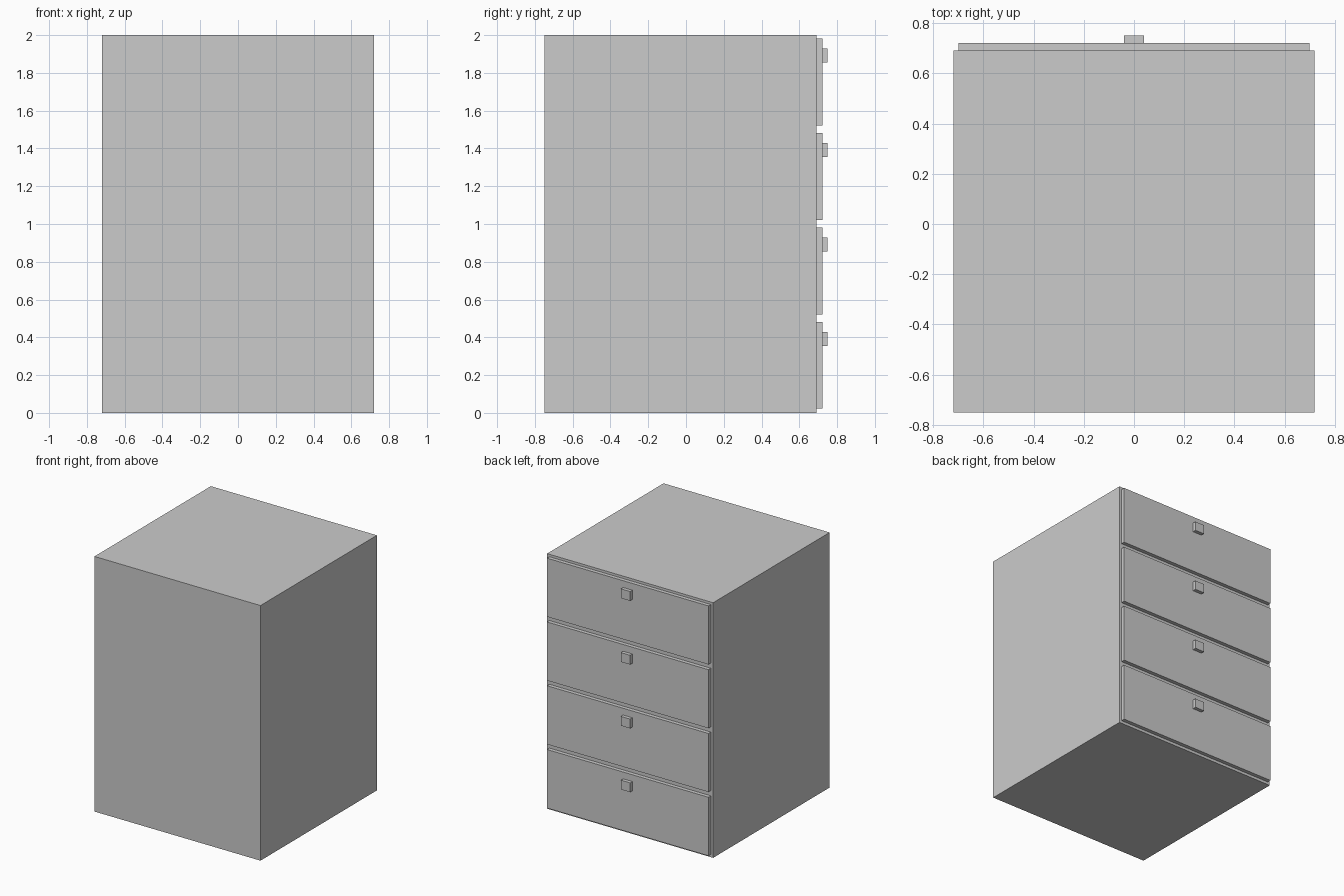
import bpy

if "Cube" in bpy.data.objects:
    bpy.data.objects.remove(bpy.data.objects["Cube"])


def box(name, x, y, z):
    """Axis-aligned box from (min, max) ranges."""
    bpy.ops.mesh.primitive_cube_add(size=1, location=[(a + b) / 2 for a, b in (x, y, z)])
    ob = bpy.context.object
    ob.name = name
    ob.scale = [b - a for a, b in (x, y, z)]
    bpy.ops.object.transform_apply(location=False, rotation=False, scale=True)
    return ob


# Cabinet body
box("cabinet_body", (-0.72, 0.72), (-0.75, 0.692), (0, 2))

# Four drawers on the back (+y) side, each with a small square handle
for i in range(4):
    z = 0.5 * i
    box(f"drawer_front_{i + 1}", (-0.70, 0.70), (0.692, 0.722), (z + 0.022, z + 0.481))
    box(f"drawer_handle_{i + 1}", (-0.04, 0.04), (0.722, 0.75), (z + 0.355, z + 0.428))
